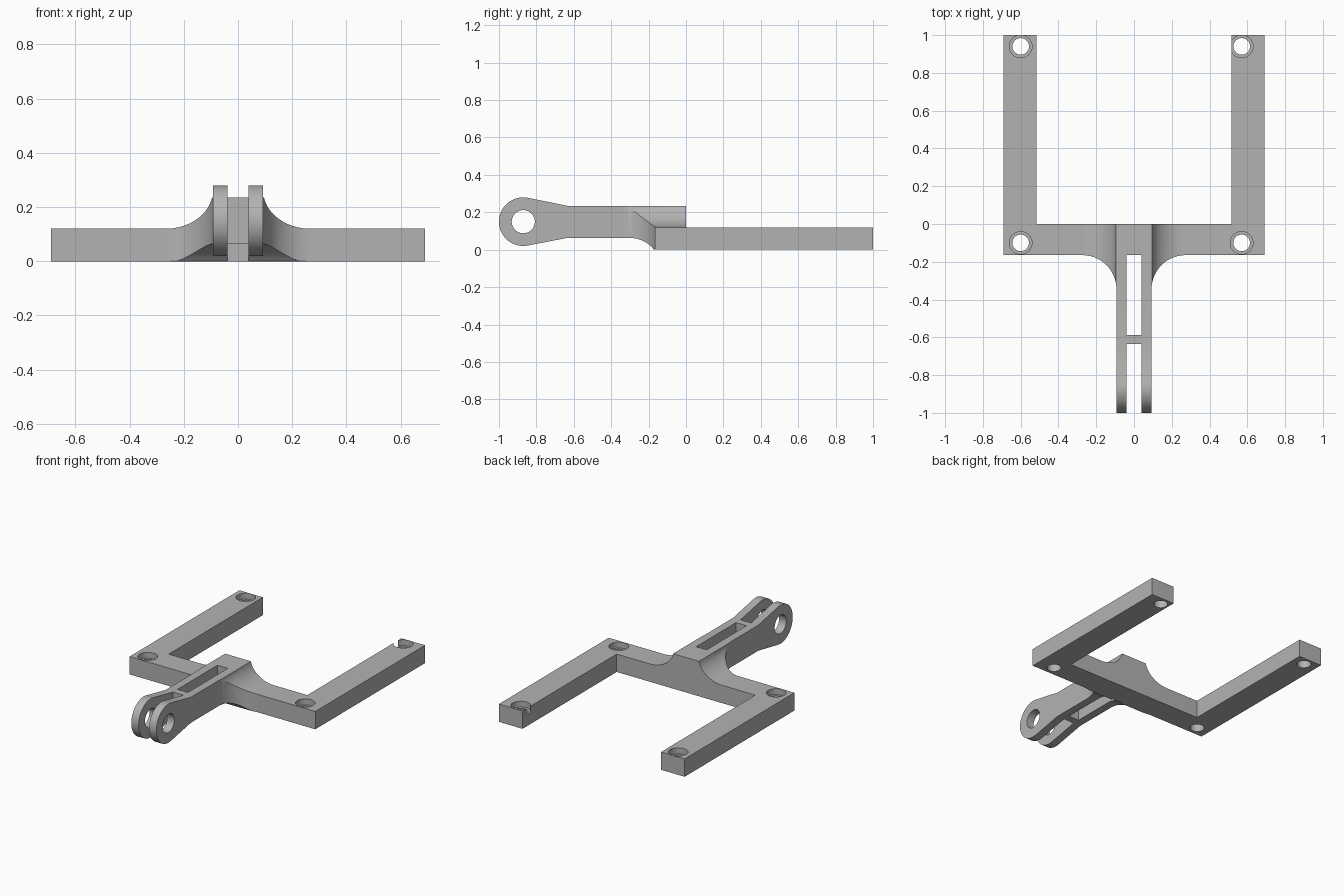
import bpy, bmesh
from math import sin, cos, radians
from mathutils import Vector

if "Cube" in bpy.data.objects:
    bpy.data.objects.remove(bpy.data.objects["Cube"])

grey = bpy.data.materials.new("plain grey")
grey.use_nodes = True
colour = (0.45, 0.45, 0.45, 1)
grey.diffuse_color = colour
grey.node_tree.nodes["Principled BSDF"].inputs["Base Color"].default_value = colour


def arc(cx, cy, rx, ry, start, end, steps=20):
    angles = [radians(start + (end - start) * i / steps) for i in range(steps + 1)]
    return [(cx + rx * cos(a), cy + ry * sin(a)) for a in angles]


def prism(name, outline, axis, low, high):
    """Extrude a 2D outline along an axis; the outline uses the other two axes in order."""
    bm = bmesh.new()

    def place(p):
        co = list(p)
        co.insert(axis, low)
        return bm.verts.new(co)

    face = bm.faces.new([place(p) for p in outline])
    step = Vector((0, 0, 0))
    step[axis] = high - low
    top = bmesh.ops.extrude_face_region(bm, geom=[face])["geom"]
    bmesh.ops.translate(bm, vec=step, verts=[v for v in top if isinstance(v, bmesh.types.BMVert)])
    bmesh.ops.recalc_face_normals(bm, faces=bm.faces)
    mesh = bpy.data.meshes.new(name)
    bm.to_mesh(mesh)
    bm.free()
    mesh.materials.append(grey)
    obj = bpy.data.objects.new(name, mesh)
    bpy.context.collection.objects.link(obj)
    return obj


def combine(target, cutter, operation):
    cutter.hide_render = True
    bpy.context.view_layer.objects.active = target
    mod = target.modifiers.new("cut", "BOOLEAN")
    mod.operation, mod.solver, mod.object = operation, "EXACT", cutter
    bpy.ops.object.modifier_apply(modifier=mod.name)
    bpy.data.objects.remove(cutter)


def mirrored(half):
    return half + [(-x, y) for x, y in reversed(half)]


def box(x, y0, y1):
    return [(-x, y0), (x, y0), (x, y1), (-x, y1)]


ARM = 0.093      # half width of the forked arm
FRONT = -0.165   # front of the cross bar

# Plan: forked arm, filleted into the cross bar and two side rails
plan = mirrored([(ARM, -1.1)] + arc(ARM + 0.18, FRONT - 0.18, 0.18, 0.18, 180, 90)
                + [(0.69, FRONT), (0.69, 1), (0.515, 1), (0.515, 0)])
bracket = prism("bracket", plan, 2, -0.1, 0.4)

# Front profile: low bar with curved shoulders rising to the arm
shoulders = mirrored([(0.9, -0.2), (0.9, 0.12)]
                     + arc(ARM + 0.175, 0.26, 0.175, 0.14, 270, 180) + [(ARM, 0.5)])
combine(bracket, prism("front_profile", shoulders, 1, -1.3, 1.3), "INTERSECT")

# Side profile: round eye, tapered neck, straight arm and curved underside
side = (arc(-0.87, 0.15, 0.13, 0.13, 78, 282, 48) + [(-0.635, 0.063)]
        + arc(-0.30, -0.10, 0.163, 0.163, 90, 38, 12) + [(FRONT, 0), (1.2, 0), (1.2, 0.235), (-0.635, 0.235)])
combine(bracket, prism("side_profile", side, 0, -1, 1), "INTERSECT")

# Fork gap and closed slot
for name, y0, y1 in (("fork_gap", -1.2, -0.635), ("arm_slot", -0.587, -0.163)):
    combine(bracket, prism(name, box(0.039, y0, y1), 2, -0.2, 0.5), "DIFFERENCE")

# Pivot hole through the eye
combine(bracket, prism("pivot_hole", arc(-0.87, 0.15, 0.062, 0.062, 0, 348.75, 31), 0, -0.5, 0.5),
        "DIFFERENCE")

# Counterbored screw holes
for x in (-0.6, 0.57):
    for y in (-0.1, 0.94):
        for radius, bottom in ((0.044, -0.1), (0.06, 0.08)):
            ring = arc(x, y, radius, radius, 0, 348.75, 31)
            combine(bracket, prism("screw_hole", ring, 2, bottom, 0.2), "DIFFERENCE")

# Smooth curves with crisp edges
bpy.ops.object.select_all(action="DESELECT")
bracket.select_set(True)
bpy.context.view_layer.objects.active = bracket
bpy.ops.object.shade_smooth_by_angle(angle=radians(25))
weighted = bracket.modifiers.new("weighted normals", "WEIGHTED_NORMAL")
weighted.keep_sharp = True
